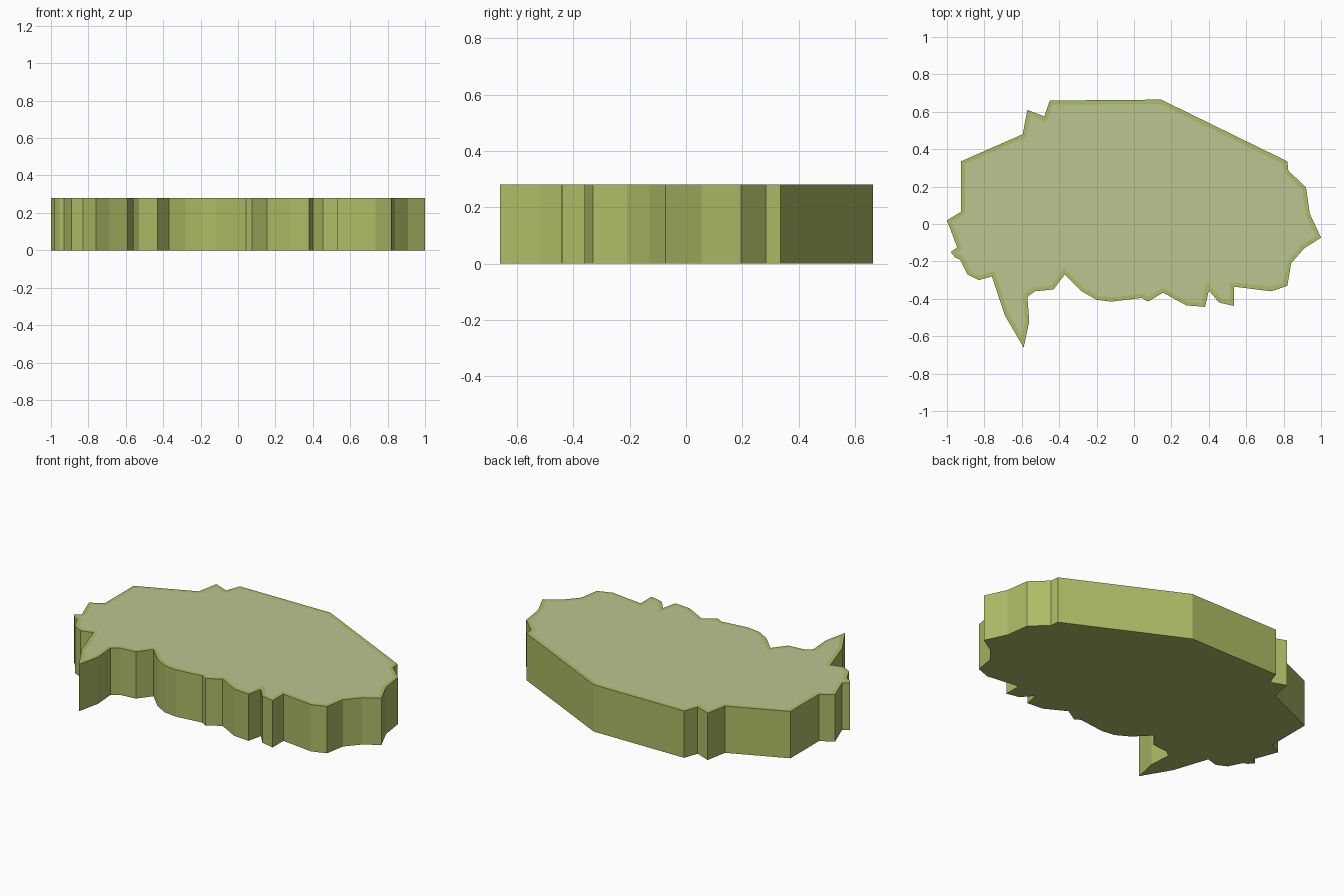
import bpy, bmesh

if "Cube" in bpy.data.objects:
    bpy.data.objects.remove(bpy.data.objects["Cube"])

HEIGHT = 0.28
BORDER = 0.022


def material(name, color):
    m = bpy.data.materials.new(name)
    m.diffuse_color = (*color, 1)
    m.use_nodes = True
    m.node_tree.nodes["Principled BSDF"].inputs["Base Color"].default_value = m.diffuse_color
    return m


# Irregular coastline-like outline, clockwise from the left tip
outline = [
    (-1, .02), (-.925, .065), (-.925, .335), (-.595, .48), (-.57, .61),
    (-.48, .575), (-.45, .66), (.145, .665), (.82, .335), (.825, .285),
    (.92, .195), (.94, .055), (1, -.073), (.91, -.13), (.84, -.21),
    (.82, -.33), (.735, -.36), (.535, -.335), (.535, -.438), (.455, -.42),
    (.4, -.355), (.38, -.443), (.28, -.435), (.155, -.367), (.075, -.415),
    (.043, -.395), (-.12, -.415), (-.2, -.405), (-.28, -.36), (-.37, -.27),
    (-.43, -.35), (-.53, -.36), (-.57, -.39), (-.56, -.52), (-.59, -.66),
    (-.69, -.49), (-.76, -.28), (-.83, -.3), (-.89, -.27), (-.93, -.19),
    (-.955, -.18), (-.98, -.15), (-.945, -.125),
]

# Slab: outline extruded upward
bm = bmesh.new()
base = bm.faces.new([bm.verts.new((x, y, 0)) for x, y in outline])
walls = bmesh.ops.extrude_face_region(bm, geom=[base], use_keep_orig=True)
top_verts = [g for g in walls["geom"] if isinstance(g, bmesh.types.BMVert)]
bmesh.ops.translate(bm, verts=top_verts, vec=(0, 0, HEIGHT))
bmesh.ops.recalc_face_normals(bm, faces=bm.faces)

# Paler top panel inside a narrow green border
top = next(f for f in bm.faces if f.normal.z > 0.9)
bmesh.ops.inset_region(bm, faces=[top], thickness=BORDER, use_even_offset=True)
panel = max((f for f in bm.faces if f.normal.z > 0.9), key=lambda f: f.calc_area())
panel.material_index = 1

mesh = bpy.data.meshes.new("island_slab")
bm.to_mesh(mesh)
bm.free()
mesh.materials.append(material("green_edge", (0.42, 0.50, 0.13)))
mesh.materials.append(material("pale_green_top", (0.50, 0.56, 0.28)))
slab = bpy.data.objects.new("island_slab", mesh)
bpy.context.collection.objects.link(slab)
